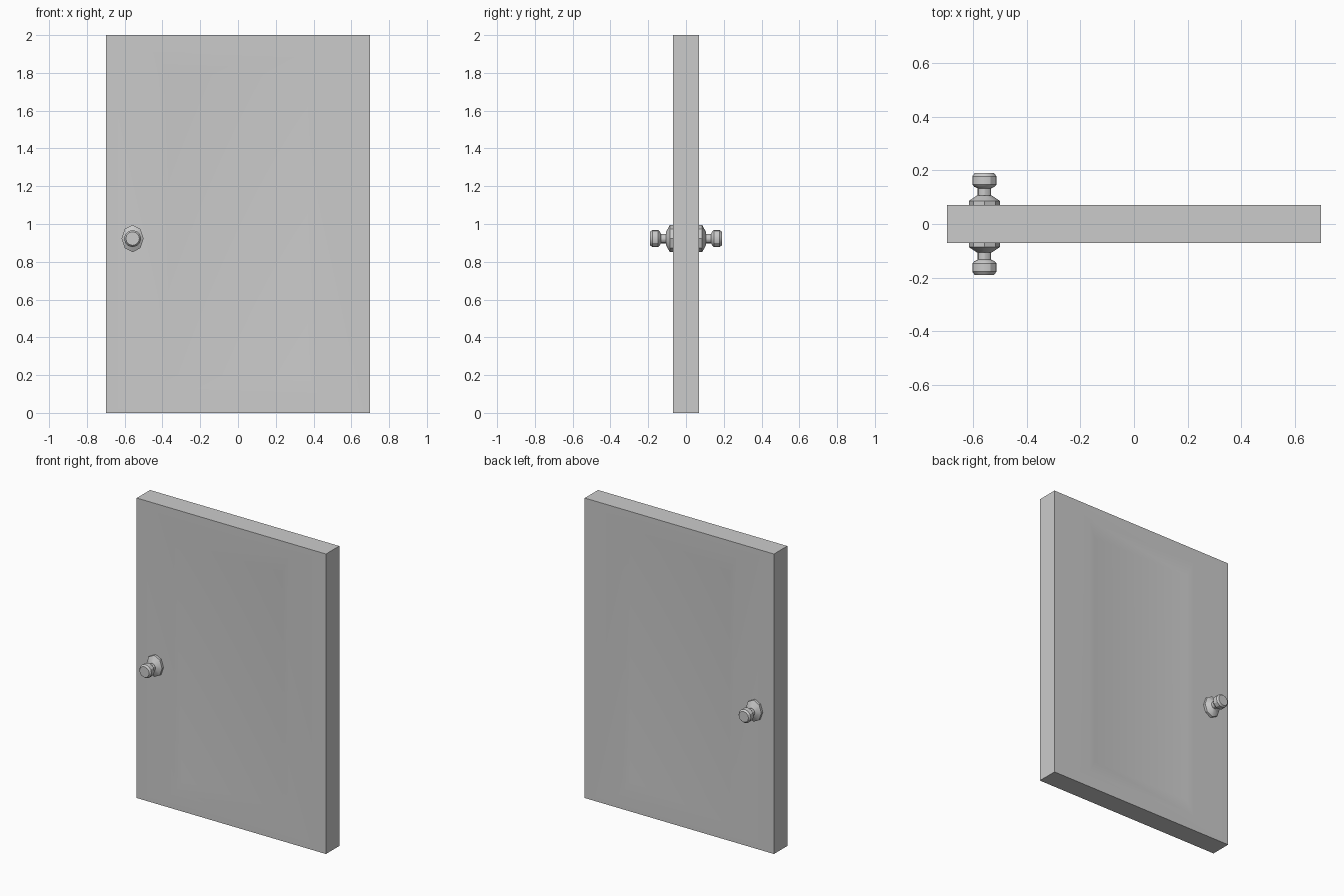
import bpy, bmesh
from math import cos, sin, pi, radians

if "Cube" in bpy.data.objects:
    bpy.data.objects.remove(bpy.data.objects["Cube"])


def finish(name, bm, angle=30):
    bmesh.ops.remove_doubles(bm, verts=bm.verts, dist=1e-5)
    bmesh.ops.recalc_face_normals(bm, faces=bm.faces)
    me = bpy.data.meshes.new(name)
    bm.to_mesh(me)
    bm.free()
    ob = bpy.data.objects.new(name, me)
    bpy.context.collection.objects.link(ob)
    bpy.ops.object.select_all(action='DESELECT')
    bpy.context.view_layer.objects.active = ob
    ob.select_set(True)
    bpy.ops.object.shade_smooth_by_angle(angle=radians(angle))
    return ob


def bridge(bm, a, b):
    n = len(a)
    for i in range(n):
        bm.faces.new((a[i], a[(i + 1) % n], b[(i + 1) % n], b[i]))


def lathe(name, profile, n, side, cx=-0.558, cz=0.923):
    """Stack of elliptical rings (rx, rz, y) along the y axis."""
    bm = bmesh.new()
    rings = [[bm.verts.new((cx + rx * cos(2 * pi * i / n), side * y,
                            cz + rz * sin(2 * pi * i / n))) for i in range(n)]
             for rx, rz, y in profile]
    for a, b in zip(rings, rings[1:]):
        bridge(bm, a, b)
    bm.faces.new(rings[0])
    bm.faces.new(rings[-1])
    return finish(name, bm)


# Door slab with a shallow sunken panel on both faces
bm = bmesh.new()
rings = [(0.698, 0.0, 2.0, 0.07), (0.42, 0.10, 1.90, 0.07), (0.37, 0.20, 1.79, 0.063)]
outer = []
for s in (-1, 1):
    loops = [[bm.verts.new((x, s * d, z)) for x, z in
              ((-h, z0), (h, z0), (h, z1), (-h, z1))] for h, z0, z1, d in rings]
    for a, b in zip(loops, loops[1:]):
        bridge(bm, a, b)
    bm.faces.new(loops[-1])
    outer.append(loops[0])
bridge(bm, *outer)
finish("door_slab", bm)

# Oval backplate and round knob on each face
plate = [(0.058, 0.072, 0.06), (0.058, 0.072, 0.086), (0.026, 0.032, 0.107)]
knob = [(r, r, y) for r, y in ((0.025, 0.10), (0.025, 0.133), (0.038, 0.139),
                               (0.045, 0.147), (0.045, 0.178), (0.036, 0.19))]
for side, label in ((-1, "front"), (1, "back")):
    lathe(label + "_backplate", plate, 8, side)
    lathe(label + "_knob", knob, 12, side)
